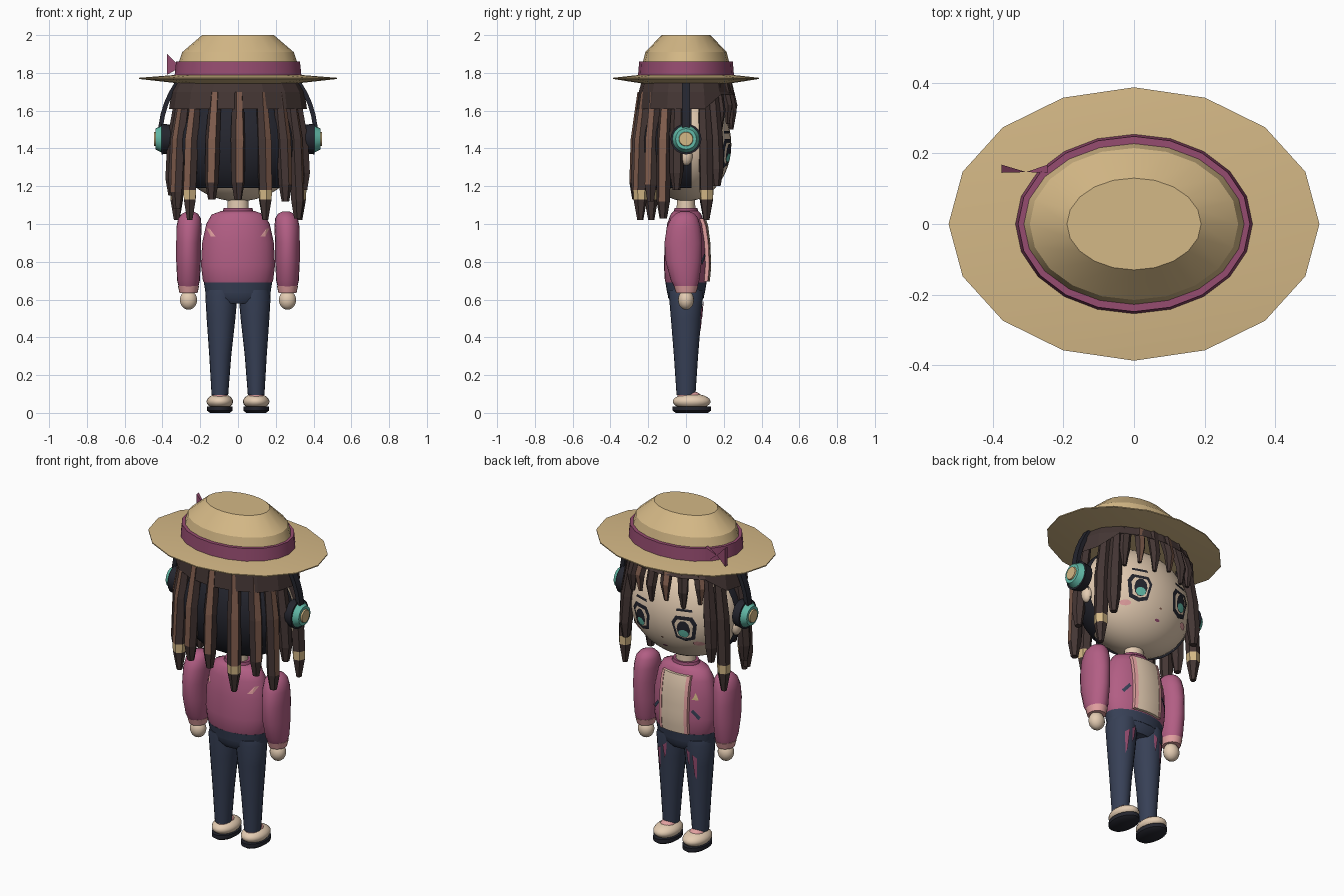
import bpy, bmesh, math
from math import sin, cos, radians, sqrt, pi

if "Cube" in bpy.data.objects:
    bpy.data.objects.remove(bpy.data.objects["Cube"])


def lin(c):
    c /= 255
    return c / 12.92 if c < 0.04045 else ((c + 0.055) / 1.055) ** 2.4


COLOURS = dict(straw=(212, 184, 134), rose=(178, 94, 132), plum=(150, 76, 112), dark_brown=(68, 54, 52),
               light_brown=(130, 94, 78), black=(36, 37, 46), skin=(228, 204, 178), teal=(98, 186, 168),
               navy=(55, 64, 86), light_pink=(226, 160, 160))
M = {}
for name, rgb in COLOURS.items():
    m = bpy.data.materials.new(name)
    m.use_nodes = True
    col = [lin(c) for c in rgb] + [1]
    m.diffuse_color = col
    m.node_tree.nodes["Principled BSDF"].inputs["Base Color"].default_value = col
    m.node_tree.nodes["Principled BSDF"].inputs["Roughness"].default_value = 0.8
    M[name] = m


def finish(name, bm, mats, smooth=40, recalc=True):
    if recalc:
        bmesh.ops.recalc_face_normals(bm, faces=bm.faces)
    me = bpy.data.meshes.new(name)
    bm.to_mesh(me)
    bm.free()
    ob = bpy.data.objects.new(name, me)
    bpy.context.collection.objects.link(ob)
    for mat in mats:
        me.materials.append(M[mat])
    if smooth:
        bpy.ops.object.select_all(action='DESELECT')
        ob.select_set(True)
        bpy.context.view_layer.objects.active = ob
        bpy.ops.object.shade_smooth_by_angle(angle=radians(smooth))
    return ob


# Stack of ellipses (x, y, z, rx, ry); rule(row, column) picks the material slot
def loft(name, secs, n, mats, rule=None, rot=0, smooth=40, caps=True):
    bm = bmesh.new()
    rings = [[bm.verts.new((x + rx * cos(rot + 2 * pi * i / n), y + ry * sin(rot + 2 * pi * i / n), z))
              for i in range(n)] for x, y, z, rx, ry in secs]
    for r in range(len(secs) - 1):
        for i in range(n):
            j = (i + 1) % n
            f = bm.faces.new((rings[r][i], rings[r][j], rings[r + 1][j], rings[r + 1][i]))
            f.material_index = rule(r, i) if rule else 0
    if caps:
        for r in (0, -1):
            f = bm.faces.new(rings[r])
            f.material_index = rule(len(secs) - 2 if r else 0, 1) if rule else 0
    return finish(name, bm, mats, smooth)


def ball(name, c, r, mat, seg=24, cut=None):
    bm = bmesh.new()
    bmesh.ops.create_uvsphere(bm, u_segments=seg, v_segments=seg * 2 // 3, radius=1)
    for v in bm.verts:
        v.co = [c[k] + r[k] * v.co[k] for k in range(3)]
    if cut:
        for co, no in cut:
            bmesh.ops.bisect_plane(bm, geom=bm.verts[:] + bm.edges[:] + bm.faces[:],
                                   plane_co=co, plane_no=no, clear_outer=True)
    return finish(name, bm, [mat], recalc=False)


# Depth of a lofted part at (x, z), on its +y side or its -y side
def depth(secs, side=1):
    def f(x, z):
        for a, b in zip(secs, secs[1:]):
            if a[2] <= z <= b[2]:
                t = (z - a[2]) / (b[2] - a[2])
                cx, cy, _, rx, ry = [p + (q - p) * t for p, q in zip(a, b)]
                return cy + side * ry * sqrt(max(0, 1 - ((x - cx) / rx) ** 2))
        return 0
    return f


# Thin plate on a curved surface: a polygon of (x, z) points fanned about its centre
def decal(name, pts, surf, mat, off=0.004, side=1):
    bm = bmesh.new()
    cx, cz = sum(p[0] for p in pts) / len(pts), sum(p[1] for p in pts) / len(pts)
    mk = lambda x, z: bm.verts.new((x, surf(x, z) + side * off, z))
    c, vs = mk(cx, cz), [mk(*p) for p in pts]
    for a, b in zip(vs, vs[1:] + vs[:1]):
        f = bm.faces.new((c, a, b))
        f.normal_update()
        if f.normal.y * side < 0:
            f.normal_flip()
    return finish(name, bm, [mat], 0, recalc=False)


def oval(cx, cz, rx, rz, n=10):
    return [(cx + rx * cos(2 * pi * i / n), cz + rz * sin(2 * pi * i / n)) for i in range(n)]


# Hat
loft("hat_brim", [(0, 0, 1.745, .32, .24), (0, 0, 1.768, .525, .387), (0, 0, 1.774, .525, .387),
                  (0, 0, 1.79, .32, .24)], 16, ["straw"], smooth=30)
loft("hat_band", [(0, 0, 1.775, .337, .255), (0, 0, 1.86, .328, .248)], 20, ["plum"])
loft("hat_crown", [(0, 0, 1.85, .315, .23), (0, 0, 1.91, .295, .215), (0, 0, 2.0, .19, .13)], 20, ["straw"], smooth=25)
for k, (dx, zs) in enumerate([(-.07, (1.79, 1.90)), (.06, (1.78, 1.87))]):
    bm = bmesh.new()
    vs = [bm.verts.new(p) for p in [(-.305, .147, 1.83), (-.305 + dx, .145, zs[0]), (-.305 + dx, .145, zs[1]),
                                    (-.305 + dx, .168, zs[0]), (-.305 + dx, .168, zs[1])]]
    for q in [(0, 1, 2), (0, 4, 3), (0, 3, 1), (0, 2, 4), (1, 3, 4, 2)]:
        bm.faces.new([vs[i] for i in q])
    finish("bow_loop_%d" % k, bm, ["plum"], 0)

# Head and face
ball("head", (0, 0, 1.42), (.34, .24, .30), "skin", 36)
face = lambda x, z: .24 * sqrt(max(0, 1 - (x / .34) ** 2 - ((z - 1.42) / .30) ** 2))
for s, side in ((1, "left"), (-1, "right")):
    ex, ez = s * .14, 1.375
    hexa = [(-.045, .075), (.045, .075), (.068, .035), (.05, -.06), (.0, -.078), (-.05, -.06), (-.068, .035)]
    shape = lambda k: [(ex + k * x, ez + k * z) for x, z in hexa]
    decal("eye_rim_" + side, shape(1), face, "black", .005)
    decal("eye_white_" + side, shape(.74), face, "skin", .008)
    decal("iris_" + side, oval(ex, ez, .036, .052), face, "black", .011)
    decal("iris_glow_" + side, oval(ex, ez - .024, .028, .024), face, "teal", .014)
    decal("eyebrow_" + side, [(ex - .045, 1.478), (ex + .045, 1.478), (ex + .04, 1.492), (ex - .04, 1.492)],
          face, "black", .006)
    decal("blush_" + side, oval(s * .20, 1.285, .028, .015), face, "light_pink", .005)
    ball("ear_" + side, (s * .33, 0, 1.36), (.03, .035, .05), "skin", 12)
decal("nose", oval(0, 1.295, .009, .006, 6), face, "light_brown", .005)
decal("mouth", oval(0, 1.235, .016, .007, 8), face, "plum", .005)

# Hair: scalp, crown cap with a higher hairline in front, locks and fringe
ball("scalp", (0, -.005, 1.42), (.352, .25, .31), "black", 32,
     [((0, .03, 0), (0, 1, 0)), ((0, 0, 1.19), (0, 0, -1))])
cap = loft("hair_cap", [(0, 0, 1.61, .365, .262), (0, 0, 1.70, .352, .25), (0, 0, 1.775, .31, .23)],
           16, ["dark_brown"], smooth=0, caps=False)
for v in cap.data.vertices:
    if v.co.y > .12 and v.co.z < 1.69:
        v.co.z = 1.685

# angle around the head, tip height, has a cuff
LOCKS = [(270, 1.13, 0), (294, 1.02, 1), (315, 1.12, 0), (333, 1.03, 0), (349, 1.18, 0), (247, 1.13, 0),
         (224, 1.02, 1), (205, 1.08, 0), (191, 1.15, 0), (24, 1.02, 1), (38, 1.2, 0), (156, 1.02, 1), (142, 1.2, 0)]
for k, (ang, tip, cuff) in enumerate(LOCKS):
    a = radians(ang)
    X, Y = .355 * cos(a), .265 * sin(a)
    spec = [(tip, 1, .02), (tip + .09, 1, .036)]
    spec = [(1.02, 1, .016), (1.13, 1, .036), (1.18, 1, .038)] if cuff else spec
    spec += [(1.45, .96, .04), (1.70, .86, .03)]
    striped = sin(a) < -.3

    def rule(r, i, cuff=cuff, striped=striped):
        if cuff and r == 1:
            return 2
        return 1 if striped and i == 0 and r >= (2 if cuff else 1) else 0
    loft("hair_lock_%d" % k, [(X * f, Y * f, z, w, w) for z, f, w in spec], 6,
         ["dark_brown", "light_brown", "straw"], rule, a - radians(15), 0)
for k, ang in enumerate((48, 64, 80, 97, 115, 132)):
    a = radians(ang)
    X, Y, tip = .33 * cos(a), .25 * sin(a), (1.5, 1.53)[k % 2]
    loft("fringe_%d" % k, [(X, Y * .98, tip, .012, .01), (X, Y, tip + .1, .032, .024), (X * .85, Y * .85, 1.76, .034, .03)],
         6, ["dark_brown", "light_brown"], lambda r, i, k=k: int(i == 0 and k % 2), a - radians(10), 0)

# Headphones: band swept along an arch, then cups built as stacked discs
bm = bmesh.new()
prev = None
for i in range(25):
    t = pi * i / 24
    ring = [bm.verts.new(((.412 + d) * cos(t), y, 1.46 + (.46 + d) * sin(t)))
            for d, y in ((-.012, -.02), (.012, -.02), (.012, .02), (-.012, .02))]
    if prev:
        for j in range(4):
            bm.faces.new((prev[j], prev[j - 1], ring[j - 1], ring[j]))
    prev = ring
finish("headphone_band", bm, ["black"])
for s, side in ((1, "left"), (-1, "right")):
    for part, x0, x1, r0, r1, mat in (("pad", .355, .405, .075, .082, "black"), ("shell", .40, .437, .074, .055, "teal"),
                                      ("disc", .43, .445, .04, .036, "straw")):
        ob = loft("headphone_%s_%s" % (part, side), [(0, 0, x0, r0, r0), (0, 0, x1, r1, r1)], 20, [mat])
        ob.rotation_euler = (0, s * pi / 2, 0)
        ob.location.z = 1.45

# Neck, jacket and hem
loft("neck", [(0, 0, 1.03, .058, .05), (0, 0, 1.16, .055, .048)], 16, ["skin"])
TORSO = [(0, 0, .67, .168, .1), (0, 0, .70, .186, .112), (0, 0, .78, .196, .117), (0, 0, .9, .19, .113),
         (0, 0, 1.0, .168, .1), (0, 0, 1.05, .14, .082), (0, 0, 1.07, .085, .065)]
loft("jacket", TORSO, 28, ["rose"], smooth=50)
loft("collar", [(0, 0, 1.05, .088, .07), (0, 0, 1.085, .075, .06)], 20, ["plum"])
loft("jacket_hem", [(0, 0, .635, .17, .1), (0, 0, .66, .176, .104), (0, 0, .69, .181, .109)], 28, ["navy"])
chest, back = depth(TORSO), depth(TORSO, -1)


# Shirt front: a row of quads following the chest, with sides closed back to it
def strip(name, x0, x1, off, mat, nx=6, nz=8, z0=.695, z1=1.03):
    bm = bmesh.new()
    g = []
    for r in range(nz + 1):
        z = z0 + (z1 - z0) * r / nz
        row = [(x0 + (x1 - x0) * c / nx, off) for c in range(nx + 1)]
        row = [(x0, -.01)] + row + [(x1, -.01)]
        g.append([bm.verts.new((x, chest(x, z) + o, z)) for x, o in row])
    for a, b in zip(g, g[1:]):
        for c in range(len(a) - 1):
            bm.faces.new((a[c + 1], a[c], b[c], b[c + 1]))
    for row in (g[0], g[-1]):
        bm.faces.new(row)
    finish(name, bm, [mat])


strip("shirt_front", -.075, .075, .016, "skin")
for s, side in ((1, "left"), (-1, "right")):
    strip("lapel_" + side, *sorted((s * .073, s * .092)), .019, "light_pink", 2)
    decal("back_slash_" + side, [(s * .12, .935), (s * .145, .935), (s * .165, .975), (s * .15, .975)],
          back, "light_pink", .005, -1)
    decal("chest_stripe_" + side, [(s * .105, .83), (s * .115, .845), (s * .152, .80), (s * .142, .785)],
          chest, "navy", .006)
decal("chest_badge", [(-.105, .90), (-.14, .90), (-.135, .915), (-.122, .94), (-.115, .915)], chest, "straw", .006)

# Arms, legs and shoes
for s, side in ((1, "left"), (-1, "right")):
    x = s * .262
    loft("sleeve_" + side, [(x, 0, .66, .05, .058), (x, -.005, .70, .06, .075), (x, -.012, .80, .065, .095),
                            (x, -.014, .9, .065, .1), (x * .99, -.012, .98, .067, .09), (x * .98, -.008, 1.03, .06, .072),
                            (x * .97, -.005, 1.055, .042, .05), (x * .97, -.005, 1.067, .018, .022)],
         20, ["rose"], smooth=60)
    loft("cuff_" + side, [(x, 0, .635, .048, .053), (x, 0, .672, .056, .064)], 20, ["light_pink"])
    ball("hand_" + side, (x, 0, .598), (.046, .042, .052), "skin", 18)
    LEG = [(s * .096, 0, .095, .044, .05), (s * .094, 0, .3, .058, .064), (s * .09, 0, .5, .076, .08),
           (s * .088, 0, .62, .085, .09), (s * .085, 0, .65, .08, .09)]
    loft("trouser_leg_" + side, LEG, 20, ["navy"])
    front = depth(LEG)
    for k, (cx, z0, z1) in enumerate(((.115, .42, .57), (.075, .5, .6))):
        decal("tear_%d_%s" % (k, side), [(s * (cx - .012), z1), (s * (cx + .014), z1 - .02), (s * (cx + .006), z0),
                                         (s * (cx - .004), z0 + .03)], front, "plum", .006)
    x = s * .096
    loft("ankle_" + side, [(x, 0, .07, .036, .042), (x, 0, .11, .04, .046)], 16, ["light_pink"])
    ball("shoe_" + side, (x, .03, .06), (.07, .1, .042), "skin", 20)
    ball("shoe_tongue_" + side, (x, .03, .088), (.042, .05, .026), "light_pink", 14)
    loft("sole_" + side, [(x, .031, 0, .052, .085), (x, .031, .012, .068, .102), (x, .031, .034, .068, .102)],
         20, ["black"])
loft("hips", [(0, 0, .58, .11, .075), (0, 0, .61, .17, .095), (0, 0, .65, .174, .1)], 24, ["navy"])
